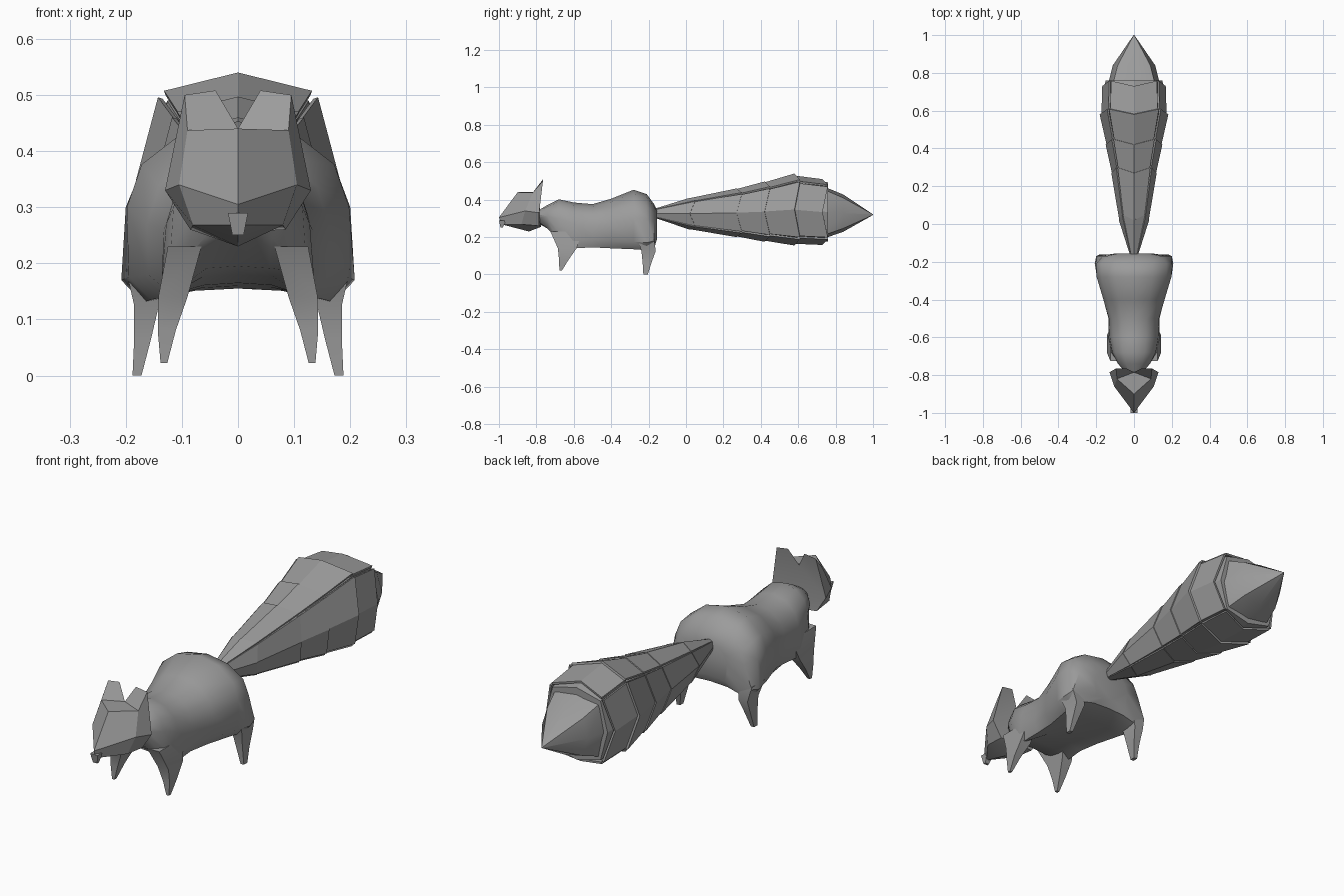
import bpy, bmesh, math
from mathutils import Vector

if "Cube" in bpy.data.objects:
    bpy.data.objects.remove(bpy.data.objects["Cube"])

grey = bpy.data.materials.new("plain_grey")
grey.diffuse_color = (0.33, 0.33, 0.33, 1)
grey.use_nodes = True
grey.node_tree.nodes["Principled BSDF"].inputs["Base Color"].default_value = grey.diffuse_color


def make(name, verts, faces, angle=None, fix=True):
    me = bpy.data.meshes.new(name)
    me.from_pydata([tuple(v) for v in verts], [], faces)
    bm = bmesh.new()
    bm.from_mesh(me)
    bmesh.ops.remove_doubles(bm, verts=bm.verts, dist=1e-4)
    if fix:
        bmesh.ops.recalc_face_normals(bm, faces=bm.faces)
    bm.to_mesh(me)
    bm.free()
    me.materials.append(grey)
    ob = bpy.data.objects.new(name, me)
    bpy.context.collection.objects.link(ob)
    if angle:
        bpy.ops.object.select_all(action='DESELECT')
        ob.select_set(True)
        bpy.context.view_layer.objects.active = ob
        bpy.ops.object.shade_smooth_by_angle(angle=math.radians(angle))
    return ob


def loft(name, rings, angle=None):
    n = len(rings[0])
    verts = [p for r in rings for p in r]
    faces = [(i * n + j, i * n + (j + 1) % n, (i + 1) * n + (j + 1) % n, (i + 1) * n + j)
             for i in range(len(rings) - 1) for j in range(n)]
    faces += [tuple(range(n)), tuple(range(len(verts) - n, len(verts)))]
    return make(name, verts, faces, angle)


# Body: y, half width, top, widest height, lower side width, edge width, edge height, belly height
stations = [
    (-.785, .045, .345, .31, .045, .03, .28, .275),
    (-.74, .085, .372, .31, .08, .06, .245, .25),
    (-.68, .115, .402, .30, .12, .112, .185, .195),
    (-.60, .128, .385, .27, .135, .125, .14, .18),
    (-.50, .133, .376, .26, .135, .12, .145, .165),
    (-.40, .162, .405, .27, .16, .13, .14, .16),
    (-.28, .198, .453, .30, .195, .155, .135, .155),
    (-.21, .20, .43, .30, .208, .17, .13, .155),
    (-.17, .165, .375, .28, .20, .165, .14, .165),
    (-.155, .09, .345, .27, .09, .08, .19, .20),
]
rings = []
for y, w, zt, zm, wl, wb, zb, zc in stations:
    half = [(w * math.cos(a), zm + (zt - zm) * math.sin(a))
            for a in (math.pi / 3, math.pi / 6, 0)]
    half += [(wl, zb + .04), (wb, zb), (wb * .5, zc - .004)]
    rings.append([(0, y, zt)] + [(x, y, z) for x, z in half] + [(0, y, zc)]
                 + [(-x, y, z) for x, z in reversed(half)])
loft("body", rings, 45)

# Legs: tapering four sided spikes given as x, y, z, half x, half y
legs = {
    "front_leg": [(.095, -.64, .23, .03, .085), (.116, -.635, .14, .026, .05),
                  (.127, -.653, .08, .016, .026), (.132, -.67, .022, .006, .007)],
    "rear_leg": [(.17, -.215, .19, .03, .045), (.163, -.20, .125, .022, .038),
                 (.17, -.208, .065, .015, .024), (.18, -.216, .0, .008, .012)],
}
for name, secs in legs.items():
    for side, s in (("right", 1), ("left", -1)):
        loft(f"{name}_{side}", [[(s * (x + a * hx), y + b * hy, z)
                                 for a, b in ((-1, -1), (1, -1), (1, 1), (-1, 1))]
                                for x, y, z, hx, hy in secs], 40)

# Head with pointed ears, mirrored from one half
hv = [(0, -1, .305), (0, -.9, .44), (.09, -.82, .437), (.105, -.86, .34),
      (.08, -.88, .268), (0, -.985, .268), (0, -.84, .23), (.04, -.765, .508),
      (.095, -.765, .50), (0, -.785, .44), (.13, -.785, .33), (.085, -.785, .26),
      (0, -.775, .255)]
hf = [(0, 1, 2, 3), (0, 3, 4, 5), (5, 4, 6), (1, 9, 2), (2, 9, 7, 8), (2, 8, 10, 3),
      (3, 10, 11, 4), (4, 11, 12, 6), (8, 7, 9, 10), (9, 12, 11, 10)]
n = len(hv)
make("head", hv + [(-x, y, z) for x, y, z in hv],
     hf + [tuple(i + n for i in reversed(f)) for f in hf], 20)

# Snout tip with tooth
loft("tooth", [[(s * w, y, z) for s, y in ((-1, y0), (1, y0), (1, y1), (-1, y1))]
               for w, z, y0, y1 in ((.018, .29, -1, -.96), (.010, .25, -.992, -.98))])

# Tail: y, half width, top, bottom at the end of every plate row
tail = [(-.165, .018, .35, .305), (.05, .08, .41, .24), (.3, .12, .46, .20),
        (.45, .15, .497, .175), (.61, .182, .54, .155), (.76, .168, .51, .158)]
# outline order: corner, ridge, corner, ridge ...
OUT = [(.77, .82), (0, 1), (-.77, .82), (-1, 0), (-.77, -.82), (0, -1), (.77, -.82), (1, 0)]


def section(st, k=1.0, shift=0.0):
    y, w, zt, zb = st
    c, h = (zt + zb) / 2, (zt - zb) / 2
    return [Vector((u * w * k, y - (shift if i % 2 else 0), c + v * h * k))
            for i, (u, v) in enumerate(OUT)]


loft("tail_core", [section(s, .9) for s in tail])
cap = [(.73, .148, .485, .18), (.84, .112, .428, .228), (1.0, .002, .322, .318)]
loft("tail_tip", [section(s, 1, .03 if s[0] < .8 else 0) for s in cap], 40)

# Four strips of flared, overlapping plates with chevron ends
for p, strip in enumerate(("top", "left", "bottom", "right")):
    verts, faces = [], []
    for i in range(len(tail) - 1):
        a, b = tail[i], tail[i + 1]
        start = section((a[0] - .012,) + a[1:], .95, .03 if i else 0)
        end = section(b, 1, .03)
        base = len(verts)
        for ring in (start, end):
            c0, mid, c1 = (ring[(2 * p + j) % 8] for j in range(3))
            verts += [c0.lerp(mid, .06), mid, c1.lerp(mid, .06)]
        for j in (0, 1):
            f = [base + j, base + j + 1, base + j + 4, base + j + 3]
            nrm = (verts[f[1]] - verts[f[0]]).cross(verts[f[3]] - verts[f[0]])
            centre = sum((verts[v] for v in f), Vector()) / 4 - Vector((0, 0, .34))
            centre.y = 0
            faces.append(tuple(f if nrm.dot(centre) > 0 else f[::-1]))
    ob = make(f"tail_plates_{strip}", verts, faces, fix=False)
    m = ob.modifiers.new("thickness", 'SOLIDIFY')
    m.thickness, m.offset = .009, -1
